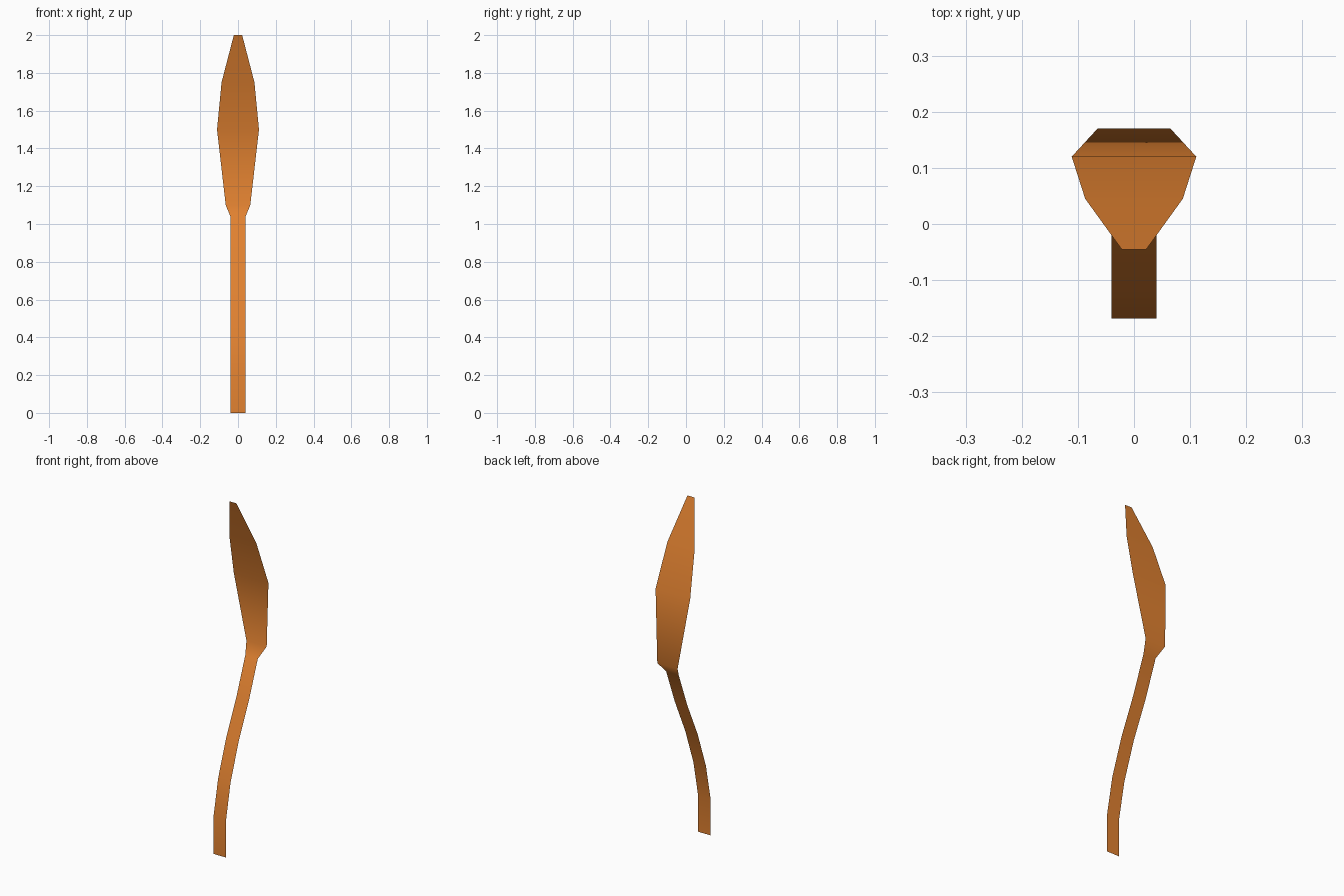
import bpy

if "Cube" in bpy.data.objects:
    bpy.data.objects.remove(bpy.data.objects["Cube"])

# Bent paper-thin blade: (height, depth, half width) for each cross row
ROWS = [
    # stalk
    (0.00, -0.168, 0.040), (0.21, -0.168, 0.040), (0.42, -0.125, 0.040),
    (0.63, -0.050, 0.040), (0.835, 0.045, 0.040), (1.04, 0.124, 0.040),
    # leaf head
    (1.10, 0.170, 0.065), (1.50, 0.120, 0.111), (1.75, 0.045, 0.087),
    (2.00, -0.045, 0.022),
]


def ribbon(name, rows, color):
    """Single-sided sheet lofted through left/right pairs of points."""
    verts = [(s * w, y, z) for z, y, w in rows for s in (-1, 1)]
    faces = [(2 * i, 2 * i + 2, 2 * i + 3, 2 * i + 1) for i in range(len(rows) - 1)]
    mesh = bpy.data.meshes.new(name)
    mesh.from_pydata(verts, [], faces)
    mesh.polygons.foreach_set("use_smooth", [True] * len(faces))
    mesh.update()
    obj = bpy.data.objects.new(name, mesh)
    bpy.context.collection.objects.link(obj)
    mat = bpy.data.materials.new(name + "_color")
    mat.diffuse_color = color
    mat.use_nodes = True
    mat.node_tree.nodes["Principled BSDF"].inputs["Base Color"].default_value = mat.diffuse_color
    mesh.materials.append(mat)
    return obj


# Stalk and leaf head form one continuous sheet
ribbon("leaf_blade", ROWS, (0.75, 0.22, 0.03, 1.0))
